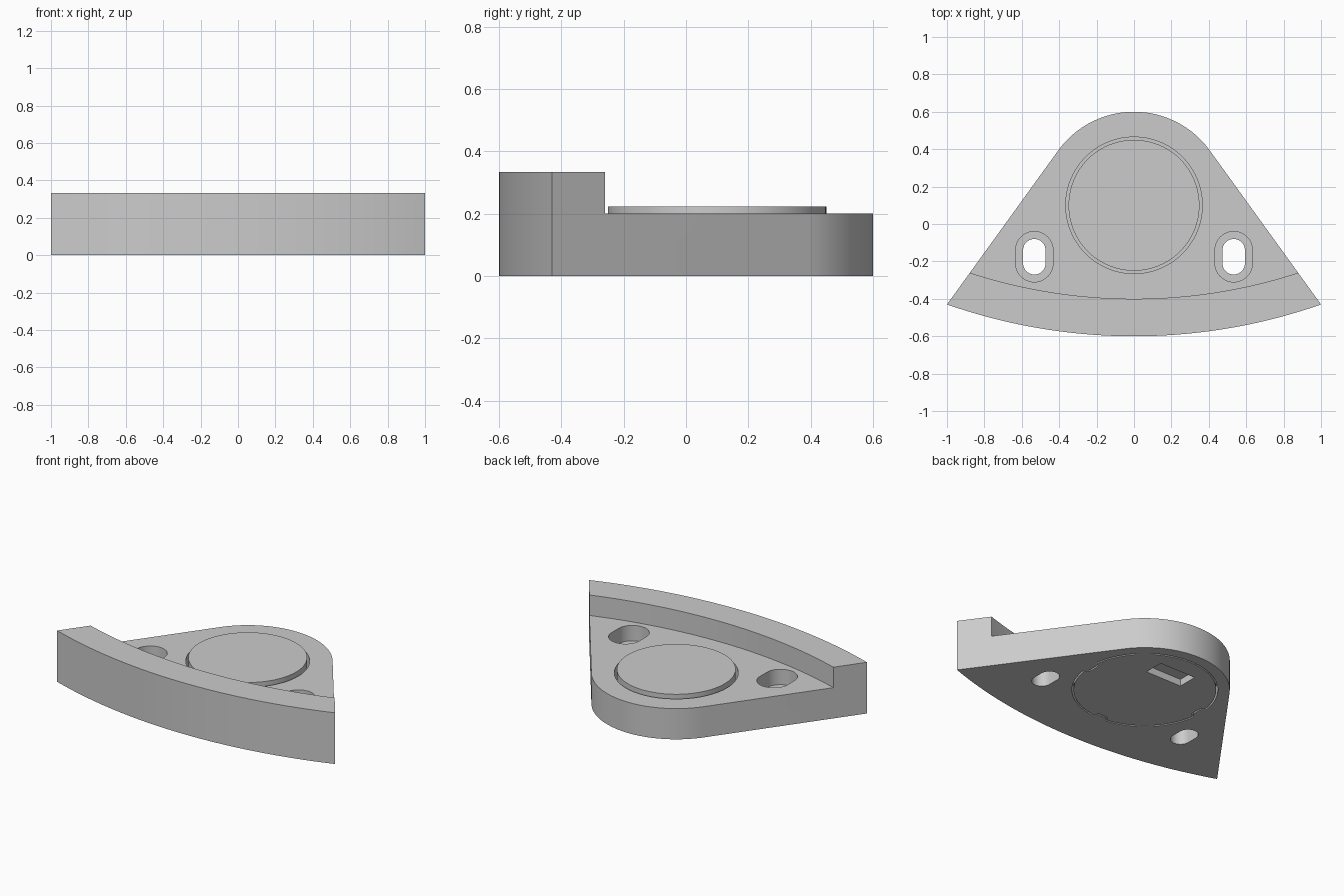
import bpy
import bmesh
from math import radians, degrees, asin, cos, sin

if "Cube" in bpy.data.objects:
    bpy.data.objects.remove(bpy.data.objects["Cube"], do_unlink=True)

grey = bpy.data.materials.new("light grey")
grey.use_nodes = True
GREY = (0.6, 0.6, 0.6, 1)
grey.diffuse_color = GREY
grey.node_tree.nodes["Principled BSDF"].inputs["Base Color"].default_value = GREY


def arc(cx, cy, r, start, end, n):
    """Points along an arc, angles in degrees, both ends included."""
    angles = [radians(start + (end - start) * i / n) for i in range(n + 1)]
    return [(cx + r * cos(a), cy + r * sin(a)) for a in angles]


def circle(cx, cy, r, n=96):
    return arc(cx, cy, r, 0, 360, n)[:-1]


def capsule(cx, cy, half_width, half_length):
    d = half_length - half_width
    return (arc(cx, cy + d, half_width, 0, 180, 20)
            + arc(cx, cy - d, half_width, 180, 360, 20))


def notched_circle(cx, cy, r, notch):
    """Circle with shallow rounded notches at the front, left and right."""
    pts = []
    for i in range(360):
        off = min(abs((i - k + 180) % 360 - 180) for k in (0, 180, 270))
        rad = r - (notch * (1 - (off / 8) ** 4) if off < 8 else 0)
        pts.append((cx + rad * cos(radians(i)), cy + rad * sin(radians(i))))
    return pts


def prism(name, outline, z0, z1):
    bm = bmesh.new()
    low = [bm.verts.new((x, y, z0)) for x, y in outline]
    high = [bm.verts.new((x, y, z1)) for x, y in outline]
    bm.faces.new(low[::-1])
    bm.faces.new(high)
    n = len(outline)
    for i in range(n):
        j = (i + 1) % n
        bm.faces.new((low[i], low[j], high[j], high[i]))
    mesh = bpy.data.meshes.new(name)
    bm.to_mesh(mesh)
    bm.free()
    mesh.materials.append(grey)
    obj = bpy.data.objects.new(name, mesh)
    bpy.context.collection.objects.link(obj)
    return obj


def cut(target, outline, z0, z1):
    """Subtract a prism from the target and discard the cutter."""
    cutter = prism("cutter", outline, z0, z1)
    mod = target.modifiers.new("cut", "BOOLEAN")
    mod.operation = "DIFFERENCE"
    mod.solver = "EXACT"
    mod.object = cutter
    graph = bpy.context.evaluated_depsgraph_get()
    mesh = bpy.data.meshes.new_from_object(target.evaluated_get(graph))
    target.modifiers.clear()
    target.data = mesh
    bpy.data.objects.remove(cutter, do_unlink=True)


# Main dimensions
FRONT_R, RIM_WIDTH, ARC_Y = 3.03, 0.2, 2.43
HUB_Y, DECK, TOP = 0.1, 0.2, 0.333

# Body: curved front, straight sides, rounded back
half = degrees(asin(1 / FRONT_R))
body = prism("body", arc(0, ARC_Y, FRONT_R, 270 - half, 270 + half, 64)
             + arc(0, HUB_Y, 0.5, 36, 144, 48), 0, TOP)

# Lower deck behind the raised front rim
cut(body, arc(0, ARC_Y, FRONT_R - RIM_WIDTH, 247, 293, 80)
    + [(1.2, 0.9), (-1.2, 0.9)], DECK, 0.6)

# Round opening above and wider notched pocket below
cut(body, circle(0, HUB_Y, 0.365), -0.1, 0.5)
cut(body, notched_circle(0, HUB_Y, 0.43, 0.03), -0.1, 0.08)

# Counterbored mounting slots
for side in (-1, 1):
    cut(body, capsule(side * 0.533, -0.175, 0.1, 0.135), 0.1, 0.5)
    cut(body, capsule(side * 0.533, -0.175, 0.06, 0.095), -0.1, 0.5)

# Bottom cover with a finger recess
cover = prism("bottom_cover", notched_circle(0, HUB_Y, 0.42, 0.03), 0, 0.06)
cut(cover, [(-0.13, 0.27), (0.13, 0.27), (0.13, 0.4), (-0.13, 0.4)], -0.1, 0.045)

# Raised round button
button = prism("round_button", circle(0, HUB_Y, 0.35), 0.06, 0.223)

bpy.ops.object.select_all(action="DESELECT")
for obj in (body, cover, button):
    obj.select_set(True)
bpy.context.view_layer.objects.active = body
bpy.ops.object.shade_smooth_by_angle(angle=radians(30))
